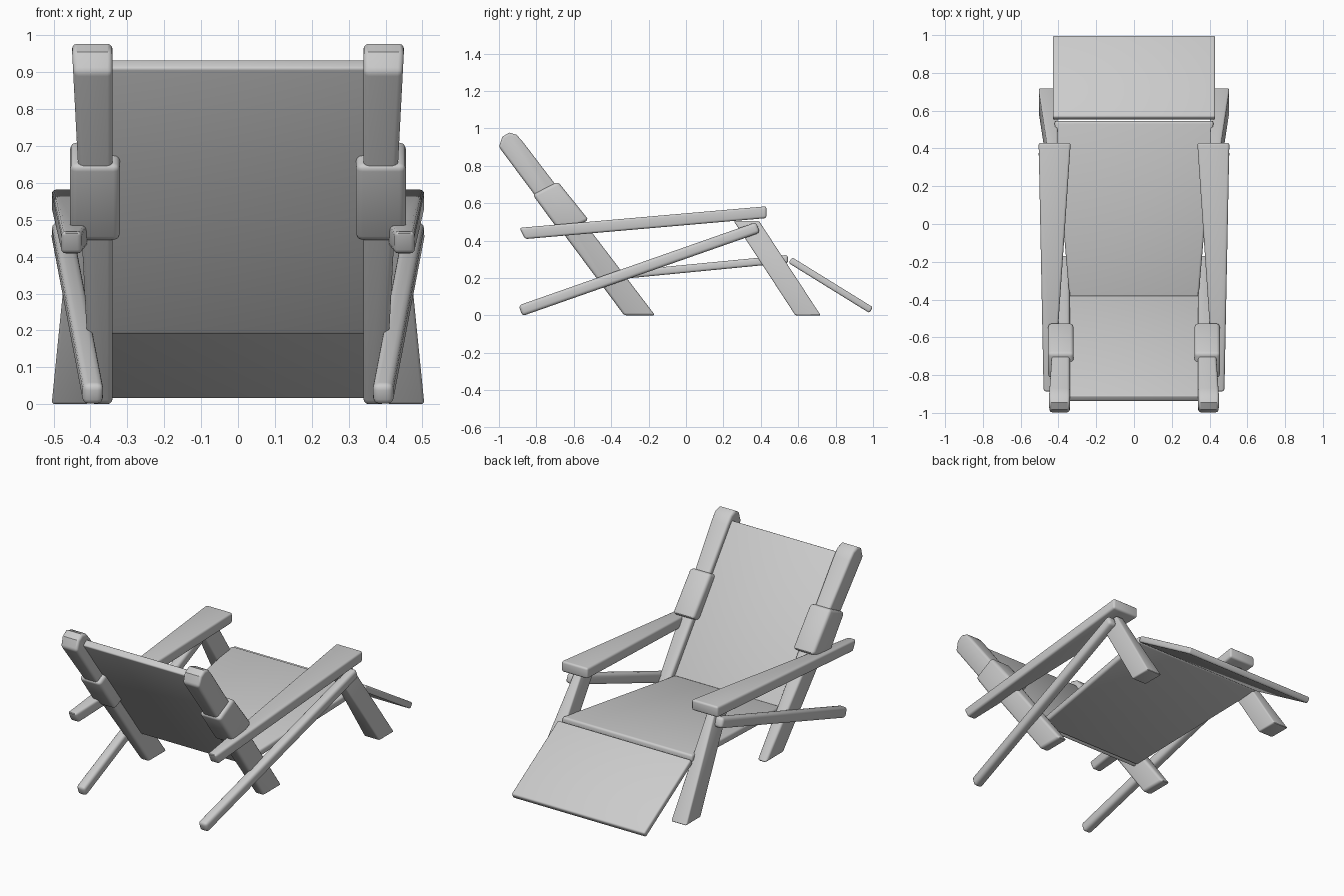
import bpy, bmesh, math

if "Cube" in bpy.data.objects:
    bpy.data.objects.remove(bpy.data.objects["Cube"], do_unlink=True)

GREY = (0.6, 0.6, 0.6, 1.0)
material = bpy.data.materials.new("plain_grey")
material.use_nodes = True
material.diffuse_color = GREY
material.node_tree.nodes["Principled BSDF"].inputs["Base Color"].default_value = GREY


def prism(name, profile, inner, outer, bevel, mirror=True):
    """Side profile (y, z) filled between two sloping x planes, with rounded edges."""
    bm = bmesh.new()
    near = [bm.verts.new((inner(y, z), y, z)) for y, z in profile]
    far = [bm.verts.new((outer(y, z), y, z)) for y, z in profile]
    bm.faces.new(near)
    bm.faces.new(far[::-1])
    for i in range(len(profile)):
        j = (i + 1) % len(profile)
        bm.faces.new((near[j], near[i], far[i], far[j]))
    bmesh.ops.recalc_face_normals(bm, faces=bm.faces)
    edges = [e for e in bm.edges if e.calc_face_angle() > math.radians(50)]
    bmesh.ops.bevel(bm, geom=edges, offset=bevel, segments=3, profile=0.5,
                    affect='EDGES', clamp_overlap=True)
    mesh = bpy.data.meshes.new(name)
    bm.to_mesh(mesh)
    bm.free()
    mesh.materials.append(material)
    obj = bpy.data.objects.new(name, mesh)
    bpy.context.collection.objects.link(obj)
    bpy.ops.object.select_all(action='DESELECT')
    obj.select_set(True)
    bpy.context.view_layer.objects.active = obj
    bpy.ops.object.shade_smooth_by_angle(angle=math.radians(35))
    if mirror:
        obj.modifiers.new("Mirror", 'MIRROR').use_mirror_merge = False
    return obj


def bar(start, end, width):
    """Rectangular side profile around a centre line."""
    dy, dz = end[0] - start[0], end[1] - start[1]
    length = math.hypot(dy, dz)
    ny, nz = -dz / length * width / 2, dy / length * width / 2
    return [(start[0] + ny, start[1] + nz), (start[0] - ny, start[1] - nz),
            (end[0] - ny, end[1] - nz), (end[0] + ny, end[1] + nz)]


def sheet(name, start, end, thickness, half_width, bevel):
    return prism(name, bar(start, end, thickness), lambda y, z: -half_width(y),
                 lambda y, z: half_width(y), bevel, mirror=False)


# Reclined back posts with rounded tops and feet cut level
prism("back_post",
      [(-0.33, 0), (-0.165, 0), (-0.87, 0.925), (-0.905, 0.965), (-0.945, 0.977),
       (-0.982, 0.955), (-1.0, 0.9)],
      lambda y, z: 0.34, lambda y, z: 0.40 + 0.052 * z, 0.014)

# Sleeves wrapped around the posts
prism("post_sleeve", [(-0.82, 0.645), (-0.67, 0.44), (-0.52, 0.51), (-0.685, 0.715)],
      lambda y, z: 0.32, lambda y, z: 0.455, 0.018)

# Splayed front legs
prism("front_leg", [(0.585, 0), (0.72, 0), (0.39, 0.505), (0.255, 0.505)],
      lambda y, z: 0.405, lambda y, z: 0.505 - 0.1 * z, 0.008)

# Armrests, broad at the knee end
prism("armrest", [(-0.89, 0.468), (-0.86, 0.408), (0.43, 0.52), (0.43, 0.583)],
      lambda y, z: 0.335 + 0.068 * (0.43 - y),
      lambda y, z: 0.505 - 0.02 * (0.43 - y), 0.012)

# Diagonal braces running from the ground up to the front legs
brace_x = lambda y: 0.452 + 0.067 * y
prism("diagonal_brace", bar((-0.885, 0.025), (0.385, 0.47), 0.06),
      lambda y, z: brace_x(y) - 0.028, lambda y, z: brace_x(y) + 0.028, 0.017)

# Back panel, tapered seat and sloping leg rest
sheet("back_panel", (-0.385, 0.2), (-0.925, 0.923), 0.04, lambda y: 0.345, 0.008)
sheet("seat_panel", (-0.385, 0.212), (0.545, 0.302), 0.042,
      lambda y: 0.375 + 0.085 * y, 0.012)
sheet("leg_rest", (0.558, 0.295), (0.99, 0.028), 0.036, lambda y: 0.43, 0.01)
